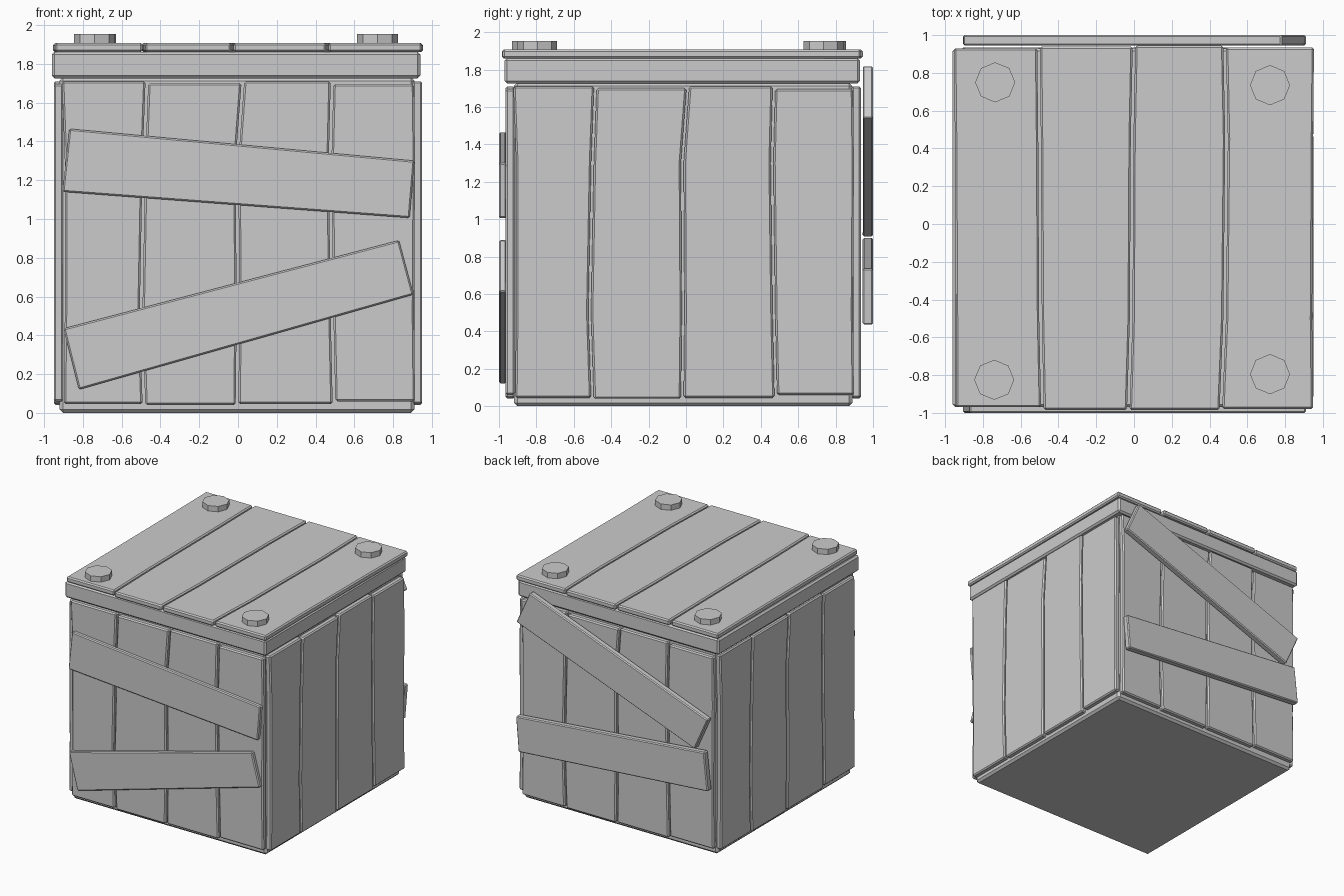
import bpy
import bmesh
from math import cos, sin, pi
from mathutils import Matrix, Vector

cube = bpy.data.objects.get("Cube")
if cube:
    bpy.data.objects.remove(cube, do_unlink=True)

grey = bpy.data.materials.new("plain_grey")
grey.use_nodes = True
colour = (0.6, 0.6, 0.6, 1)
grey.diffuse_color = colour
grey.node_tree.nodes["Principled BSDF"].inputs["Base Color"].default_value = colour


def slab(name, outline, thickness, matrix, bevel=0.01):
    """Extrude a flat outline along local z, place it and chamfer its edges."""
    bm = bmesh.new()
    face = bm.faces.new([bm.verts.new((u, v, 0)) for u, v in outline])
    new = bmesh.ops.extrude_face_region(bm, geom=[face])["geom"]
    for v in new:
        if isinstance(v, bmesh.types.BMVert):
            v.co.z += thickness
    bmesh.ops.recalc_face_normals(bm, faces=bm.faces)
    mesh = bpy.data.meshes.new(name)
    bm.to_mesh(mesh)
    bm.free()
    mesh.transform(matrix)
    mesh.materials.append(grey)
    obj = bpy.data.objects.new(name, mesh)
    bpy.context.collection.objects.link(obj)
    if bevel:
        mod = obj.modifiers.new("chamfer", "BEVEL")
        mod.width = bevel
        mod.segments = 1
        mod.limit_method = "ANGLE"
    return obj


def box(name, x0, x1, y0, y1, z0, z1, bevel):
    outline = [(x0, y0), (x1, y0), (x1, y1), (x0, y1)]
    return slab(name, outline, z1 - z0, Matrix.Translation((0, 0, z0)), bevel)


def plank_row(name, seams, heights, ends, thickness, matrix, gap=0.007):
    """Uneven planks side by side, parted by bent seams."""
    for i, (low, high) in enumerate(ends):
        levels = [high] + heights + [low]
        left = [(u + gap, v) for u, v in zip(seams[i], levels)]
        right = [(u - gap, v) for u, v in zip(seams[i + 1], levels)]
        slab(f"{name}_{i + 1}", left[::-1][::-1] + right[::-1], thickness, matrix)


# Local frame of an upright wall: u along x, v up, thickness toward the front
upright = Matrix.Rotation(pi / 2, 4, "X")
centre = Vector((0, -0.015, 0))

# Inner box and lid slab
box("crate_body", -0.92, 0.91, -0.92, 0.89, 0, 1.73, 0.018)
box("lid_base", -0.96, 0.94, -0.97, 0.93, 1.725, 1.862, 0.014)

# Wall planks, the same set turned around the four sides
wall_seams = [
    (-0.915, -0.9, -0.9, -0.905),
    (-0.47, -0.485, -0.5, -0.485),
    (0.025, -0.005, 0, -0.005),
    (0.485, 0.475, 0.485, 0.495),
    (0.915, 0.92, 0.915, 0.92),
]
wall_ends = [(0.045, 1.71), (0.04, 1.7), (0.045, 1.71), (0.06, 1.695)]
for k, side in enumerate(("front", "right_hand", "back", "left_hand")):
    turn = Matrix.Rotation(k * pi / 2, 4, "Z")
    place = Matrix.Translation(centre) @ turn @ Matrix.Translation((0, -0.9, 0)) @ upright
    plank_row(f"{side}_plank", wall_seams, [1.3, 0.5], wall_ends, 0.05, place)

# Lid planks
lid_seams = [
    (-0.96, -0.955, -0.95, -0.95),
    (-0.505, -0.5, -0.495, -0.485),
    (0, -0.01, -0.015, -0.03),
    (0.48, 0.49, 0.48, 0.46),
    (0.96, 0.955, 0.95, 0.955),
]
lid_ends = [(-0.97, 0.93), (-0.985, 0.94), (-0.985, 0.945), (-0.98, 0.935)]
plank_row("lid_plank", lid_seams, [0.45, -0.5], lid_ends, 0.047,
          Matrix.Translation((0, 0, 1.86)))

# Slanted boards nailed across the front and back
front_boards = [
    [(-0.87, 1.465), (0.91, 1.3), (0.885, 1.005), (-0.905, 1.14)],
    [(-0.9, 0.435), (0.83, 0.89), (0.905, 0.61), (-0.82, 0.12)],
]
back_boards = [
    [(0.78, 1.82), (0.905, 1.54), (-0.78, 0.905), (-0.905, 1.185)],
    [(-0.87, 0.9), (0.91, 0.735), (0.885, 0.435), (-0.905, 0.575)],
]
for i in range(2):
    slab(f"front_board_{i + 1}", front_boards[i], 0.04,
         Matrix.Translation((0, -0.96, 0)) @ upright, 0.008)
    slab(f"back_board_{i + 1}", back_boards[i], 0.055,
         Matrix.Translation((0, 1.0, 0)) @ upright, 0.008)

# Eight-sided pegs on the lid corners
octagon = [(0.106 * cos(a * pi / 4), 0.106 * sin(a * pi / 4)) for a in range(8)]
for i, (x, y) in enumerate([(-0.735, 0.75), (0.72, 0.735), (-0.74, -0.825), (0.72, -0.795)]):
    slab(f"lid_peg_{i + 1}", octagon, 0.055, Matrix.Translation((x, y, 1.898)), 0)
